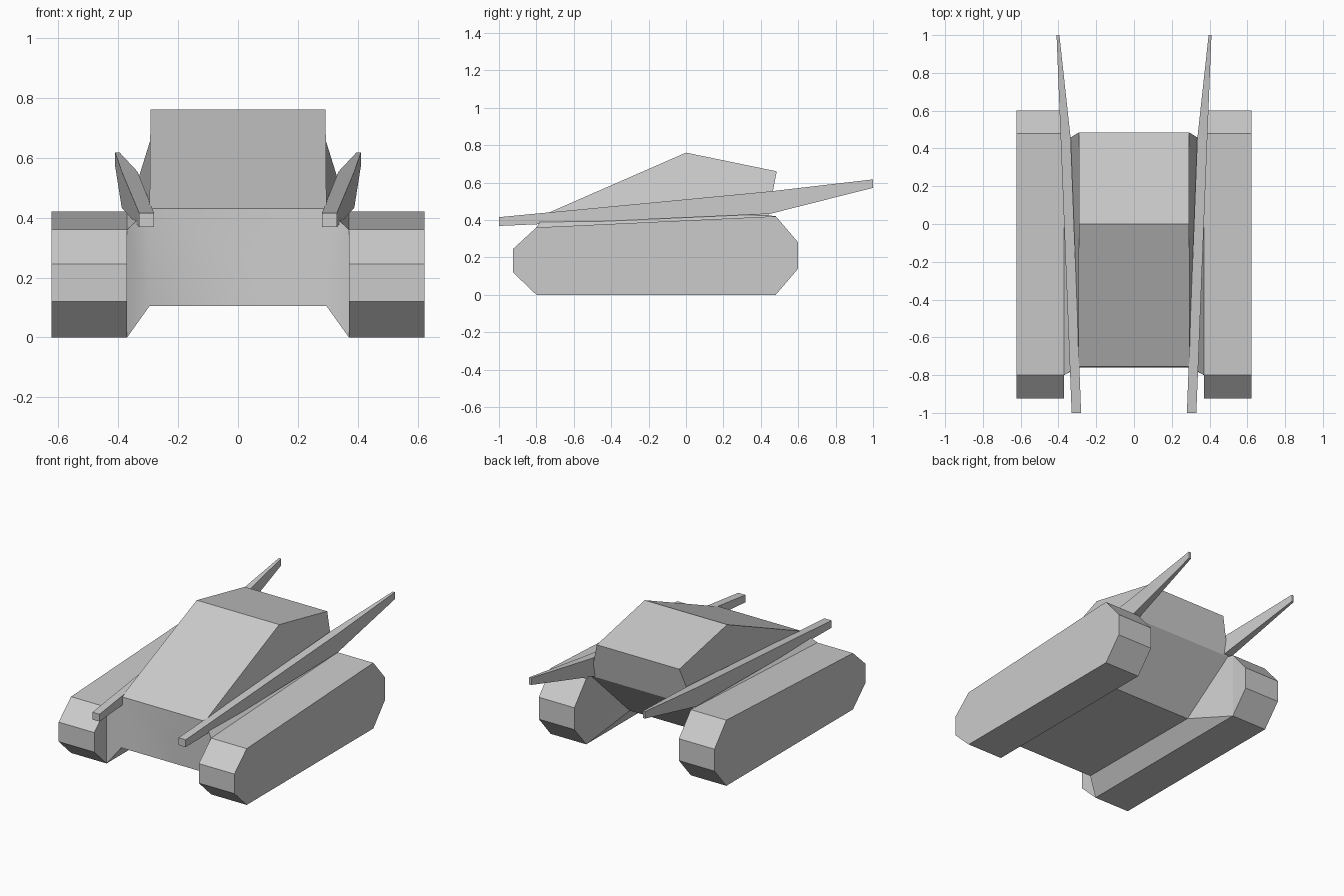
import bpy, bmesh, math

cube = bpy.data.objects.get("Cube")
if cube:
    bpy.data.objects.remove(cube, do_unlink=True)

grey = bpy.data.materials.new("hull grey")
grey.use_nodes = True
colour = (0.6, 0.6, 0.6, 1)
grey.diffuse_color = colour
grey.node_tree.nodes["Principled BSDF"].inputs["Base Color"].default_value = colour


def finish(name, bm, smooth=False):
    """Turn a bmesh into a named, coloured object."""
    bmesh.ops.remove_doubles(bm, verts=bm.verts, dist=0.0005)
    bmesh.ops.recalc_face_normals(bm, faces=bm.faces)
    mesh = bpy.data.meshes.new(name)
    bm.to_mesh(mesh)
    bm.free()
    mesh.materials.append(grey)
    ob = bpy.data.objects.new(name, mesh)
    bpy.context.collection.objects.link(ob)
    if smooth:
        bpy.ops.object.select_all(action='DESELECT')
        ob.select_set(True)
        bpy.context.view_layer.objects.active = ob
        bpy.ops.object.shade_smooth_by_angle(angle=math.radians(30))
    return ob


def loft(name, sections):
    """Skin matching rings of points and cap both ends."""
    bm = bmesh.new()
    rings = [[bm.verts.new(p) for p in s] for s in sections]
    n = len(rings[0])
    for a, b in zip(rings, rings[1:]):
        for i in range(n):
            j = (i + 1) % n
            bm.faces.new((a[i], a[j], b[j], b[i]))
    bm.faces.new(rings[0])
    bm.faces.new(rings[-1])
    return finish(name, bm)


TRACK = [(-.8, 0), (.48, 0), (.6, .14), (.6, .28),
         (.48, .42), (-.8, .36), (-.925, .245), (-.925, .12)]

# Fin stations: y, inner x, outer x, bottom z, top z
FIN = [(-1, .28, .33, .368, .415),
       (.45, .335, .388, .433, .553),
       (1, .395, .41, .572, .617)]

for side, label in ((1, "left"), (-1, "right")):
    # Eight-sided track pod
    loft(label + "_track", [[(side * x, y, z) for y, z in TRACK] for x in (.37, .622)])
    # Long tapering fin rising to the rear
    loft(label + "_fin", [[(side * a, y, lo), (side * b, y, lo),
                           (side * b, y, hi), (side * a, y, hi)]
                          for y, a, b, lo, hi in FIN])

# Central body: one half of its corners, mirrored across x
P = {
    "nose_low": (.295, -.76, .105), "nose_top": (.295, -.755, .43),
    "roof": (.292, 0, .76), "tail_top": (.292, .485, .66),
    "tail_low": (.365, .44, .425), "belly": (.3, .14, .105),
    "pod_a": (.37, -.8, 0), "pod_b": (.37, -.8, .36),
    "pod_c": (.37, .48, .42), "pod_d": (.37, .48, 0),
}
SPINE = ["nose_low", "nose_top", "roof", "tail_top", "tail_low", "belly"]
FLANKS = [
    ("nose_top", "roof", "tail_top", "tail_low"),
    ("nose_top", "tail_low", "pod_c", "pod_b"),
    ("nose_low", "nose_top", "pod_b", "pod_a"),
    ("nose_low", "pod_a", "pod_d", "belly"),
    ("belly", "pod_d", "tail_low"),
    ("tail_low", "pod_d", "pod_c"),
    ("pod_a", "pod_b", "pod_c", "pod_d"),
]
bm = bmesh.new()
V = {s: {k: bm.verts.new((s * x, y, z)) for k, (x, y, z) in P.items()} for s in (1, -1)}
for a, b in zip(SPINE, SPINE[1:] + SPINE[:1]):
    bm.faces.new((V[1][a], V[1][b], V[-1][b], V[-1][a]))
for s in (1, -1):
    for names in FLANKS:
        bm.faces.new([V[s][k] for k in names])
finish("central_body", bm, smooth=True)
